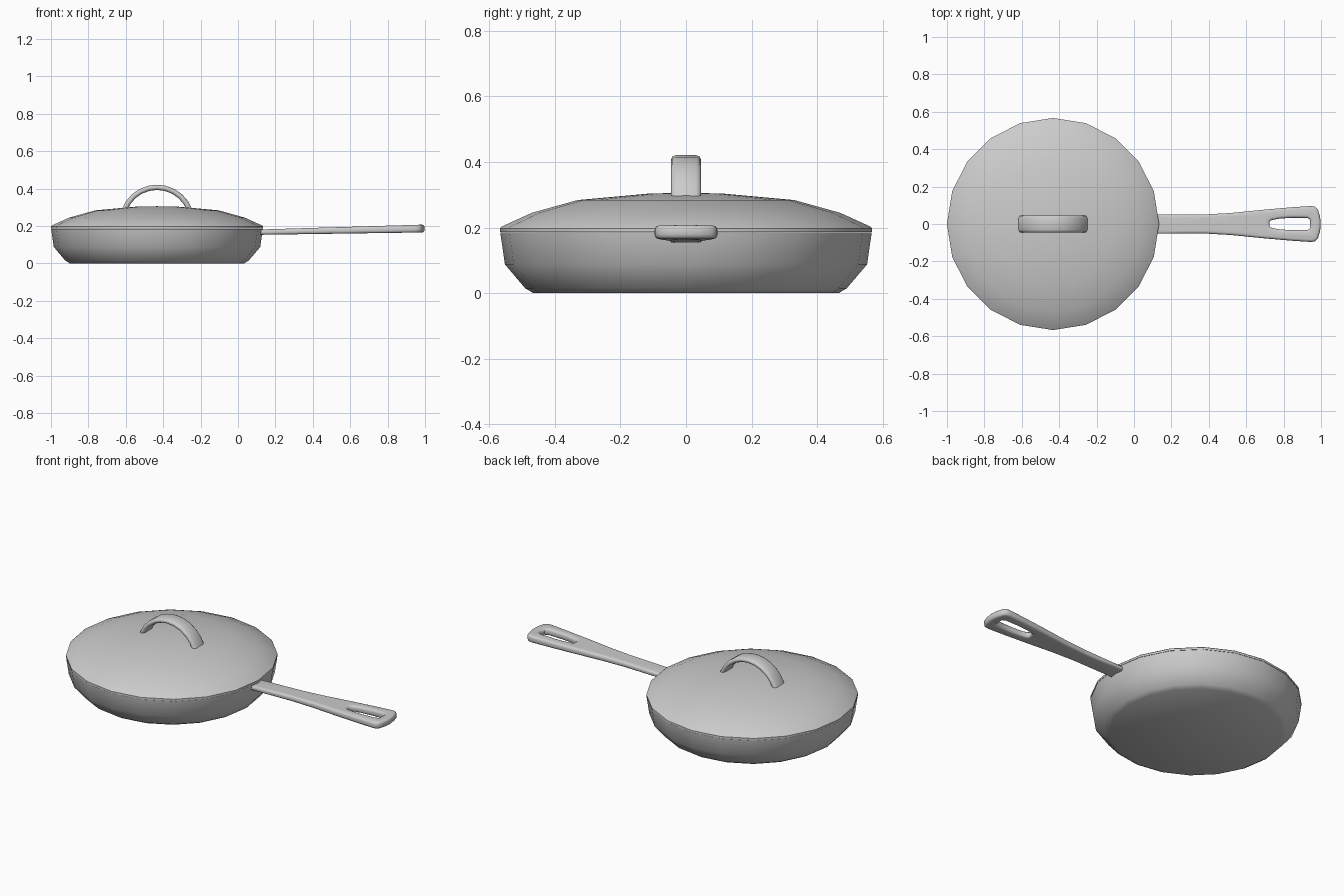
import bpy, bmesh
from math import sin, cos, pi, radians

if "Cube" in bpy.data.objects:
    bpy.data.objects.remove(bpy.data.objects["Cube"])

CX = -0.433   # pan centre
SIDES = 20


def finish(ob, angle=40):
    bpy.ops.object.select_all(action='DESELECT')
    ob.select_set(True)
    bpy.context.view_layer.objects.active = ob
    bpy.ops.object.shade_smooth_by_angle(angle=radians(angle))
    return ob


def loft(name, rings, closed_v=False, caps=False, angle=40):
    """Skin a list of closed rings of points."""
    bm = bmesh.new()
    vs = [[bm.verts.new(p) for p in ring] for ring in rings]
    n = len(rings[0])
    for a, b in zip(vs, vs[1:]):
        for i in range(n):
            j = (i + 1) % n
            bm.faces.new((a[i], a[j], b[j], b[i]))
    if caps:
        bm.faces.new(vs[0])
        bm.faces.new(vs[-1])
    bmesh.ops.remove_doubles(bm, verts=bm.verts, dist=1e-5)
    bmesh.ops.recalc_face_normals(bm, faces=bm.faces)
    me = bpy.data.meshes.new(name)
    bm.to_mesh(me)
    bm.free()
    ob = bpy.data.objects.new(name, me)
    bpy.context.collection.objects.link(ob)
    return finish(ob, angle)


def lathe(name, profile, angle=40):
    rings = [[(CX + r * cos(2 * pi * i / SIDES), r * sin(2 * pi * i / SIDES), z)
              for i in range(SIDES)] for r, z in profile]
    return loft(name, rings, angle=angle)


# Hollow pan body: outside wall up, over the rim, inside wall down
lathe("pan_body", [(0, 0), (0.465, 0), (0.49, 0.015), (0.552, 0.088), (0.566, 0.185),
                   (0.548, 0.185), (0.532, 0.092), (0.47, 0.025), (0, 0.02)])

# Domed lid with a short rim
lathe("lid", [(0, 0.306), (0.11, 0.304), (0.33, 0.284), (0.47, 0.245), (0.56, 0.204),
              (0.567, 0.198), (0.567, 0.186), (0.548, 0.186), (0.46, 0.228),
              (0.32, 0.268), (0.11, 0.288), (0, 0.29)])

# Arched lid handle: flattened rounded section swept along an arc
section = [(-0.014, -0.031), (-0.009, -0.042), (0, -0.046), (0.009, -0.042), (0.014, -0.031),
           (0.014, 0.031), (0.009, 0.042), (0, 0.046), (-0.009, 0.042), (-0.014, 0.031)]
arc = [radians(20 + 140 * k / 10) for k in range(11)]
loft("lid_handle", [[(CX + (0.186 + d) * cos(a), y, 0.221 + (0.186 + d) * sin(a))
                     for d, y in section] for a in arc], caps=True, angle=50)

# Long handle: outline with a hanging slot, rounded edges, thickening to the end
half = [(0.1, 0.051), (0.38, 0.051), (0.52, 0.059), (0.70, 0.077), (0.84, 0.089),
        (0.945, 0.096), (0.968, 0.093), (0.983, 0.078), (0.993, 0.045), (0.998, 0.015)]
slot = [(0.724, 0.012), (0.735, 0.021), (0.78, 0.029), (0.84, 0.033), (0.925, 0.033), (0.941, 0.024)]
cu = bpy.data.curves.new("handle", 'CURVE')
cu.dimensions = '2D'
cu.fill_mode = 'BOTH'
cu.extrude = 0.006
cu.bevel_depth = 0.014
cu.bevel_resolution = 2
cu.offset = -0.014
for pts in (half, slot):
    loop = [(x, -y) for x, y in pts] + [(x, y) for x, y in reversed(pts)]
    sp = cu.splines.new('POLY')
    sp.points.add(len(loop) - 1)
    for p, (x, y) in zip(sp.points, loop):
        p.co = (x, y, 0, 1)
    sp.use_cyclic_u = True
handle = bpy.data.objects.new("handle", cu)
bpy.context.collection.objects.link(handle)
bpy.context.view_layer.objects.active = handle
handle.select_set(True)
bpy.ops.object.select_all(action='DESELECT')
handle.select_set(True)
bpy.ops.object.convert(target='MESH')
handle = bpy.context.view_layer.objects.active
bm = bmesh.new()
bm.from_mesh(handle.data)
bmesh.ops.remove_doubles(bm, verts=bm.verts, dist=1e-5)
# Split long faces so the taper follows the length
for x in (0.25, 0.38, 0.52, 0.70):
    bmesh.ops.bisect_plane(bm, geom=bm.verts[:] + bm.edges[:] + bm.faces[:],
                           plane_co=(x, 0, 0), plane_no=(1, 0, 0))
for v in bm.verts:
    t = (v.co.x - 0.1) / 0.9
    v.co.z = 0.167 + 0.02 * t + v.co.z * (0.7 + 0.35 * t)
bmesh.ops.recalc_face_normals(bm, faces=bm.faces)
bm.to_mesh(handle.data)
bm.free()
finish(handle, 50)
